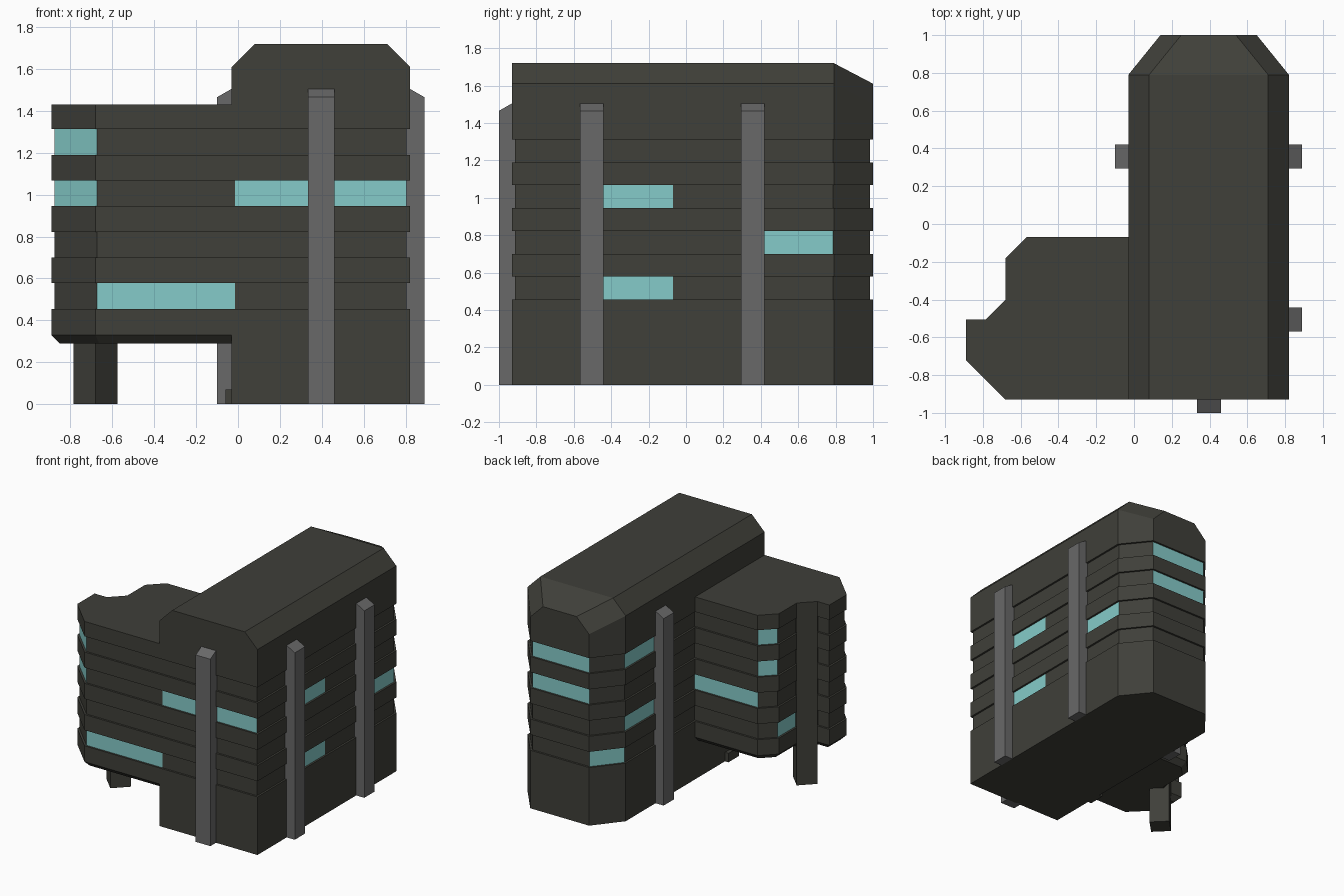
import bpy, bmesh
from mathutils import Vector

cube = bpy.data.objects.get("Cube")
if cube:
    bpy.data.objects.remove(cube)


def material(name, rgb):
    m = bpy.data.materials.new(name)
    m.use_nodes = True
    m.diffuse_color = (*rgb, 1)
    m.node_tree.nodes["Principled BSDF"].inputs["Base Color"].default_value = (*rgb, 1)
    return m


WALL = material("dark wall", (0.050, 0.050, 0.041))
GLASS = material("teal glass", (0.235, 0.60, 0.585))
STEEL = material("grey steel", (0.140, 0.140, 0.140))

GROOVE = 0.015
BANDS = [(0.455 + 0.245 * i, 0.578 + 0.245 * i) for i in range(4)]


def finish(name, bm, mats):
    bmesh.ops.recalc_face_normals(bm, faces=bm.faces)
    mesh = bpy.data.meshes.new(name)
    bm.to_mesh(mesh)
    bm.free()
    for m in mats:
        mesh.materials.append(m)
    ob = bpy.data.objects.new(name, mesh)
    bpy.context.collection.objects.link(ob)
    return ob


def inset(outline, d, joint_x=None):
    """Move a counter-clockwise outline inwards by d; joint_x pins the joined end."""
    pts = [Vector(p) for p in outline]
    out = []
    for i, p in enumerate(pts):
        a = (p - pts[i - 1]).normalized()
        b = (pts[(i + 1) % len(pts)] - p).normalized()
        n1, n2 = Vector((-a.y, a.x)), Vector((-b.y, b.x))
        q = p + (n1 + n2) * (d / (1 + n1.dot(n2)))
        if joint_x is not None and p.x > -0.1:
            q.x = joint_x
        out.append(q)
    return out


def grooved_block(outline, bottom, top, windows, joint_x=None):
    """Loft an outline upwards with four recessed bands; windows are (side, band)."""
    levels = list(bottom)
    glass_level = {}
    for band, (z0, z1) in enumerate(BANDS, 1):
        levels += [(z0, 0), (z0, GROOVE), (z1, GROOVE), (z1, 0)]
        glass_level[len(levels) - 3] = band
    levels.append((top, 0))
    bm = bmesh.new()
    rings = [[bm.verts.new((p.x, p.y, z)) for p in inset(outline, d, joint_x)]
             for z, d in levels]
    n = len(outline)
    for k in range(len(rings) - 1):
        for i in range(n):
            j = (i + 1) % n
            f = bm.faces.new((rings[k][i], rings[k][j], rings[k + 1][j], rings[k + 1][i]))
            f.material_index = int((i, glass_level.get(k)) in windows)
    bm.faces.new(rings[0][::-1])
    bm.faces.new(rings[-1])
    return bm


def prism(name, points, direction, mat):
    """Extrude a flat polygon along a direction."""
    bm = bmesh.new()
    face = bm.faces.new([bm.verts.new(p) for p in points])
    new = bmesh.ops.extrude_face_region(bm, geom=[face])["geom"]
    bmesh.ops.translate(bm, vec=direction,
                        verts=[v for v in new if isinstance(v, bmesh.types.BMVert)])
    return finish(name, bm, [mat])


# Main tower, with extra points along the walls where windows start and stop
tower_outline = [(-0.03, -0.93), (0.82, -0.93), (0.82, -0.44), (0.82, -0.07), (0.82, 0.42),
                 (0.82, 0.79), (0.65, 1), (0.14, 1), (-0.03, 0.79), (-0.03, 0.42)]
tower_windows = {(0, 3), (2, 1), (2, 3), (4, 2), (6, 3), (6, 4), (7, 1), (8, 2), (8, 4)}
tower = grooved_block(tower_outline, [(0, 0)], 1.72, tower_windows)

# Slice the roof slopes: back, then both sides and both rear corners
slopes = [((0.4, 0.79, 1.72), (0, 0.11, 0.21))]
for s, x in ((-1, -0.03), (1, 0.82)):
    slopes.append(((x, 0, 1.61), (s, 0, 1)))
    slopes.append(((x, 0.79, 1.61), (s * 0.231, 0.308, 0.231)))
for co, no in slopes:
    cut = bmesh.ops.bisect_plane(tower, geom=tower.verts[:] + tower.edges[:] + tower.faces[:],
                                 dist=1e-4, plane_co=co, plane_no=no, clear_outer=True)
    rim = [e for e in cut["geom_cut"] if isinstance(e, bmesh.types.BMEdge) and e.is_boundary]
    filled = bmesh.ops.holes_fill(tower, edges=rim, sides=0)
    for f in filled["faces"]:
        f.material_index = 0
finish("main_tower", tower, [WALL, GLASS])

# Raised side wing with a bevelled underside
wing_outline = [(-0.03, -0.93), (-0.03, -0.07), (-0.57, -0.07), (-0.68, -0.18), (-0.68, -0.40),
                (-0.785, -0.505), (-0.89, -0.505), (-0.89, -0.72), (-0.68, -0.93)]
wing_windows = {(1, 2), (2, 3), (2, 4), (3, 1), (7, 3), (7, 4), (8, 1)}
wing = grooved_block(wing_outline, [(0.29, 0.04), (0.33, 0)], 1.43, wing_windows, -GROOVE)
finish("side_wing", wing, [WALL, GLASS])

# Diagonal pillar that carries the wing
prism("wing_pillar", [(-0.785, -0.505, 0), (-0.68, -0.61, 0), (-0.575, -0.505, 0),
                      (-0.68, -0.40, 0)], (0, 0, 1.43), WALL)

# Small footing under the wing
prism("footing", [(-0.06, -0.57, 0), (0, -0.57, 0), (0, -0.44, 0), (-0.06, -0.44, 0)],
      (0, 0, 0.07), WALL)


def buttress(name, wall, out, start):
    """Steel column with a sloping top, standing against a wall."""
    out = Vector(out)
    along = Vector((abs(out.y), abs(out.x), 0))
    base = out * wall + along * start
    profile = [(-0.03, 0), (0.07, 0), (0.07, 1.465), (0, 1.505), (-0.03, 1.505)]
    prism(name, [base + out * d + Vector((0, 0, z)) for d, z in profile], along * 0.127, STEEL)


buttress("front_column", 0.93, (0, -1, 0), 0.333)
buttress("left_front_column", 0.82, (1, 0, 0), -0.568)
buttress("left_back_column", 0.82, (1, 0, 0), 0.293)
buttress("right_back_column", 0.03, (-1, 0, 0), 0.293)
